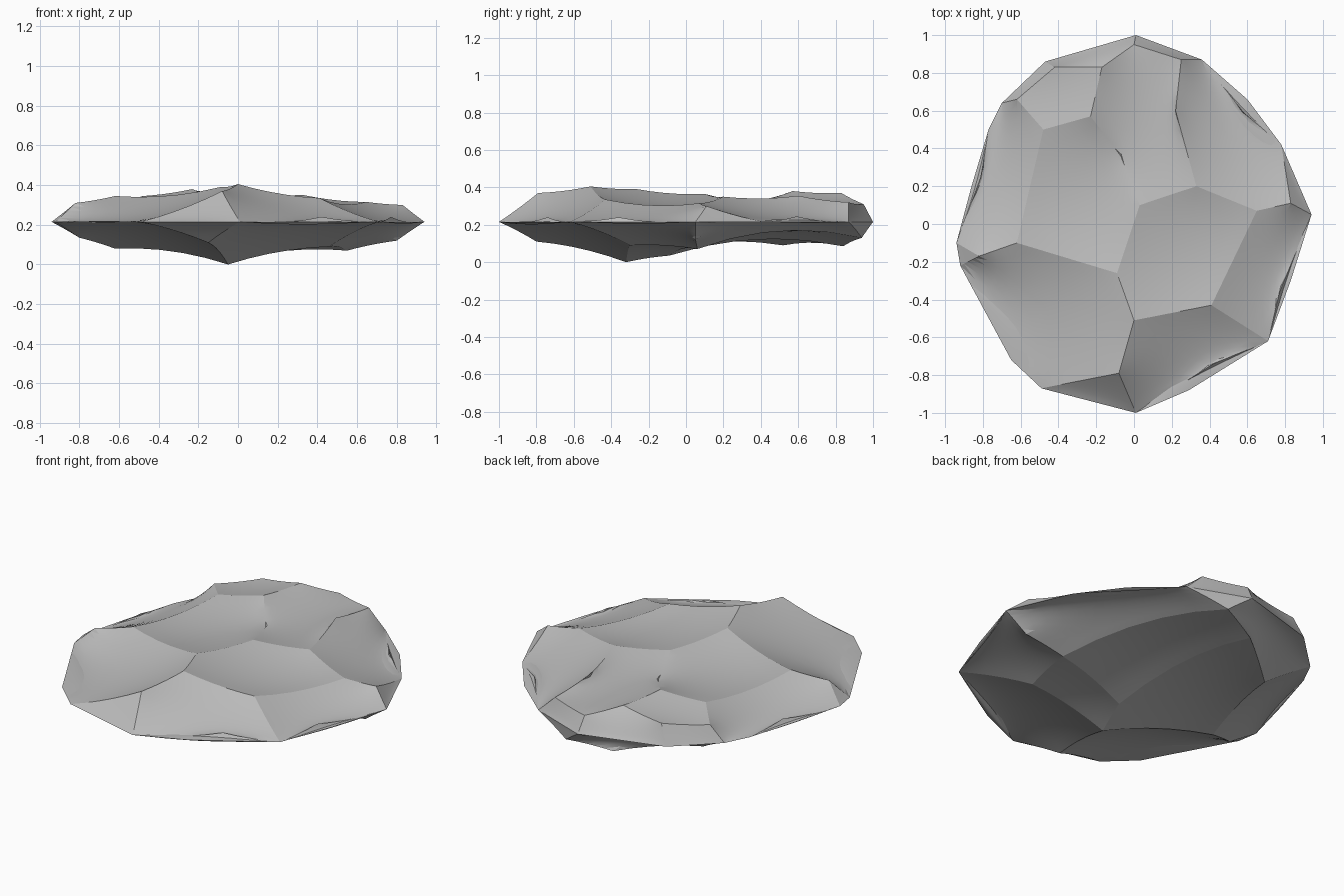
import bpy
import bmesh
import math
from mathutils import Vector

if "Cube" in bpy.data.objects:
    bpy.data.objects.remove(bpy.data.objects["Cube"], do_unlink=True)

RIM_Z = 0.215     # height of the sharp rim
SCOOP = 0.28      # curvature of every chipped hollow

# Rim outline, counter-clockwise from the front tip
rim = dict(
    a=(.01, -1), b=(.29, -.88), c=(.71, -.62), d=(.83, -.3), e=(.94, .05),
    f=(.78, .42), g=(.6, .66), h=(.36, .87), i=(.01, 1), j=(-.47, .86),
    k=(-.7, .64), l=(-.77, .5), m=(-.86, .2), n=(-.94, -.1), o=(-.92, -.22),
    p=(-.65, -.72), q=(-.49, -.87))

# Ridge corners where hollows meet on the upper side
top_corners = dict(
    A=(0, -.51, .405), B=(-.09, -.26, .39), C=(.03, .1, .365),
    D=(.33, .2, .35), E=(.65, .07, .315), F=(.83, .11, .3),
    G=(.41, -.43, .335), I=(-.62, -.1, .345), J=(-.82, -.17, .31),
    K=(-.48, .5, .345), L=(-.23, .57, .38), M=(-.17, .83, .37),
    N=(-.62, .66, .31), O=(-.08, -.79, .37), P=(.22, .6, .355),
    Q=(.25, .87, .32), R=(-.42, .83, .33), S=(0, .95, .31),
    T=(-.07, .36, .315), U=(.77, -.36, .24), V=(.42, -.74, .24),
    W=(.58, .59, .245), X=(-.81, .25, .24))
top_hollows = """JopqOABI qaO OaVcGA abcV cUeFEG cdeU efF BAGEDC EFfWhQPD
    fghW BCTLKI CDPQSMLT IKNklXnJ lmnX Jno KLMRN NRjk RMSij SQhi""".split()

# Ridge corners on the underside
under_corners = dict(
    A=(-.05, -.32, 0), B=(.03, -.09, .035), C=(-.11, .84, .085),
    D=(.46, -.3, .09), F=(-.62, -.08, .08), G=(-.15, -.8, .11),
    H=(.55, .06, .07), J=(-.48, .52, .09), K=(.8, .05, .12),
    L=(-.8, -.15, .135), M=(.13, .94, .13))
under_hollows = """AFLopqG Gqa Lno GabcDA ADHB DcdeKH HKefghM Mhi BHMC
    ABCJF FJklmnL JCMijk""".split()


def bowl(co):
    return SCOOP * (co.x ** 2 + co.y ** 2)


def chipped_side(mesh, corners, hollows, sign):
    """Add one side: cells between ridges, refined, then bent into hollows."""
    bm = bmesh.new()
    ridge = bm.verts.layers.float.new("ridge")
    points = {key: (x, y, RIM_Z) for key, (x, y) in rim.items()}
    points.update(corners)
    verts = {key: bm.verts.new(co) for key, co in points.items()}
    for v in bm.verts:
        v.co.z -= sign * bowl(v.co)
        v[ridge] = 1
    for cell in hollows:
        bm.faces.new([verts[key] for key in cell])

    # A centre point in each cell gives an even fan of triangles
    fan = bmesh.ops.poke(bm, faces=bm.faces[:], center_mode='MEAN')
    for v in fan["verts"]:
        v[ridge] = 0
    bmesh.ops.subdivide_edges(bm, edges=bm.edges[:], cuts=4,
                              use_grid_fill=True)

    # Hold the ridges and a level rim, and relax the cells between them
    for v in bm.verts:
        if v.is_boundary:
            v.co.z = RIM_Z - sign * bowl(v.co)
    free = [(v, [e.other_vert(v) for e in v.link_edges]) for v in bm.verts
            if not v.is_boundary and v[ridge] < .999]
    for step in range(50):
        for v, around in free:
            v.co = sum((n.co for n in around), Vector()) / len(around)
    for v in bm.verts:
        v.co.z += sign * bowl(v.co)
    bm.verts.layers.float.remove(ridge)
    bm.to_mesh(mesh)
    bm.free()


# Build the two sides and weld them along the rim
mesh = bpy.data.meshes.new("flat_stone")
welded = bmesh.new()
for corners, hollows, sign in ((top_corners, top_hollows, 1),
                               (under_corners, under_hollows, -1)):
    side = bpy.data.meshes.new("stone_side")
    chipped_side(side, corners, hollows, sign)
    welded.from_mesh(side)
    bpy.data.meshes.remove(side)
bmesh.ops.remove_doubles(welded, verts=welded.verts[:], dist=.0005)
bmesh.ops.recalc_face_normals(welded, faces=welded.faces[:])
welded.to_mesh(mesh)
welded.free()

stone = bpy.data.objects.new("flat_stone", mesh)
bpy.context.collection.objects.link(stone)

# Plain grey stone
grey = bpy.data.materials.new("stone_grey")
grey.use_nodes = True
colour = (.5, .5, .5, 1)
grey.diffuse_color = colour
shader = next(n for n in grey.node_tree.nodes if n.type == 'BSDF_PRINCIPLED')
shader.inputs["Base Color"].default_value = colour
shader.inputs["Roughness"].default_value = .9
mesh.materials.append(grey)

# Smooth hollows with crisp ridges
bpy.ops.object.select_all(action='DESELECT')
stone.select_set(True)
bpy.context.view_layer.objects.active = stone
bpy.ops.object.shade_smooth_by_angle(angle=math.radians(14))
